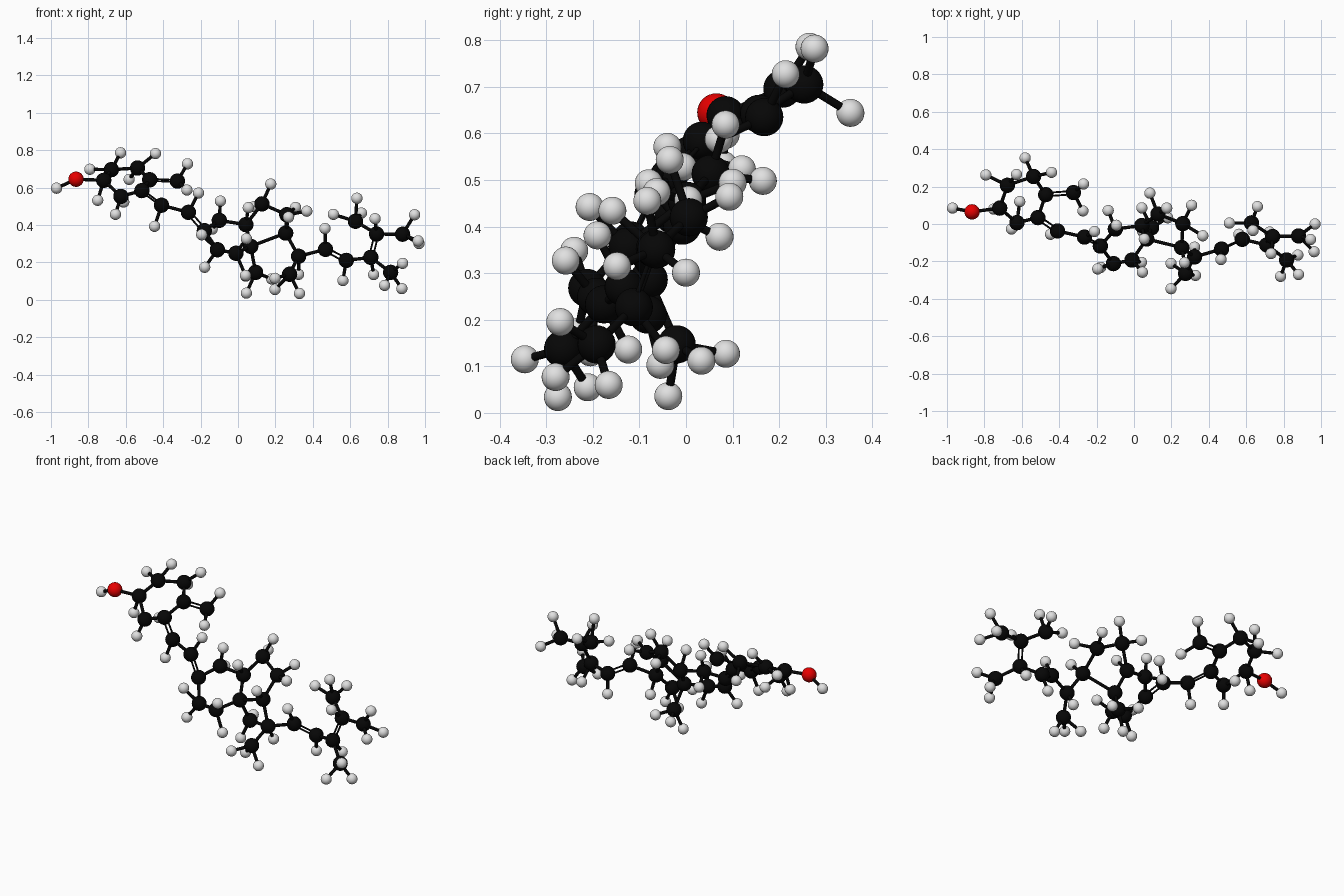
import bpy
import bmesh
from mathutils import Vector, Matrix

if "Cube" in bpy.data.objects:
    bpy.data.objects.remove(bpy.data.objects["Cube"], do_unlink=True)

HEAVY_RADIUS, HYDROGEN_RADIUS = 0.041, 0.03
ROD_RADIUS, THIN_RADIUS, PAIR_OFFSET = 0.009, 0.005, 0.0105


def material(name, colour):
    mat = bpy.data.materials.new(name)
    mat.use_nodes = True
    mat.diffuse_color = (*colour, 1)
    shader = mat.node_tree.nodes["Principled BSDF"]
    shader.inputs["Base Color"].default_value = (*colour, 1)
    return mat


black = material("carbon black", (0.002, 0.002, 0.002))
white = material("pale grey", (0.75, 0.75, 0.75))
red = material("oxygen red", (0.8, 0, 0))

# Heavy atom centres, named by the part of the skeleton they sit in
atoms = {
    # first ring with its oxygen and side group
    "oxygen": (-.866, .065, .645),
    "ring_a": (-.718, .085, .639),
    "ring_b": (-.677, .207, .696),
    "ring_c": (-.537, .254, .705),
    "ring_d": (-.472, .157, .642),
    "ring_e": (-.514, .034, .584),
    "ring_f": (-.626, .007, .553),
    "branch": (-.324, .168, .635),
    # bridge
    "bridge_a": (-.409, -.037, .506),
    "bridge_b": (-.265, -.07, .468),
    # fused six ring
    "six_a": (-.18, -.118, .37),
    "six_b": (-.11, -.212, .268),
    "six_c": (-.011, -.193, .249),
    "six_d": (.068, -.08, .286),
    "six_e": (.042, -.008, .402),
    "six_f": (-.1, -.027, .425),
    # fused five ring
    "five_a": (.128, .053, .513),
    "five_b": (.261, .002, .455),
    "five_c": (.255, -.126, .357),
    "cap": (.094, -.02, .147),
    # tail
    "tail_a": (.324, -.176, .233),
    "tail_cap": (.276, -.264, .137),
    "tail_b": (.468, -.134, .27),
    "tail_c": (.579, -.082, .211),
    "tail_d": (.71, -.112, .227),
    "tail_e": (.741, -.067, .352),
    "end_a": (.88, -.064, .351),
    "end_b": (.628, .006, .42),
    "end_c": (.816, -.192, .147),
}
atoms = {name: Vector(p) for name, p in atoms.items()}

# Hydrogen centres, listed under the atom they hang from
hydrogens = {
    "oxygen": [(-.97, .085, .597)],
    "ring_a": [(-.75, .08, .532)],
    "ring_b": [(-.792, .262, .698), (-.628, .265, .786)],
    "ring_c": [(-.441, .276, .782), (-.582, .353, .644)],
    "ring_f": [(-.655, -.027, .457), (-.611, .12, .523)],
    "branch": [(-.27, .214, .727), (-.273, .07, .587)],
    "bridge_a": [(-.446, -.055, .393)],
    "bridge_b": [(-.211, -.04, .571)],
    "six_b": [(-.194, -.24, .348), (-.178, -.232, .174)],
    "six_c": [(.045, -.258, .327), (.04, -.205, .13)],
    "six_e": [(.055, -.08, .493)],
    "six_f": [(-.138, .072, .378), (-.094, -.007, .528)],
    "five_a": [(.175, .085, .619), (.085, .165, .498)],
    "five_b": [(.308, .1, .494), (.368, -.063, .474)],
    "five_c": [(.27, -.207, .442)],
    "cap": [(.045, -.038, .036), (.18, .033, .112), (.042, .086, .127)],
    "tail_a": [(.324, -.124, .136)],
    "tail_cap": [(.198, -.346, .115), (.329, -.275, .034), (.198, -.211, .055)],
    "tail_b": [(.465, -.19, .381)],
    "tail_c": [(.561, -.055, .103)],
    "tail_d": [(.725, -.043, .135)],
    "tail_e": [(.733, -.158, .434)],
    "end_a": [(.944, -.083, .455), (.968, 0, .301), (.963, -.148, .315)],
    "end_b": [(.636, -.035, .543), (.51, .005, .457), (.66, .093, .464)],
    "end_c": [(.784, -.28, .077), (.876, -.166, .06), (.88, -.27, .195)],
}

# Chains of neighbours, and the pairs joined by twin rods
chains = [
    "oxygen ring_a ring_b ring_c ring_d ring_e ring_f ring_a",
    "ring_d branch",
    "ring_e bridge_a bridge_b six_a six_b six_c six_d six_e six_f six_a",
    "six_e five_a five_b five_c six_d cap",
    "five_c tail_a tail_b tail_c tail_d tail_e end_a",
    "tail_a tail_cap",
    "tail_e end_b",
    "tail_d end_c",
]
twin_pairs = [("ring_d", "branch"), ("ring_e", "bridge_a"), ("bridge_b", "six_a"),
              ("tail_b", "tail_c"), ("tail_d", "tail_e")]

bonds = []
neighbours = {name: [] for name in atoms}
for chain in chains:
    names = chain.split()
    for a, b in zip(names, names[1:]):
        bonds.append((a, b))
        neighbours[a].append(b)
        neighbours[b].append(a)


def add_ball(bm, centre, radius):
    bmesh.ops.create_uvsphere(bm, u_segments=28, v_segments=16, radius=radius,
                              matrix=Matrix.Translation(centre))


def add_rod(bm, start, end, radius):
    axis = end - start
    place = (Matrix.Translation((start + end) / 2)
             @ axis.to_track_quat("Z", "Y").to_matrix().to_4x4())
    bmesh.ops.create_cone(bm, cap_ends=True, segments=16, radius1=radius,
                          radius2=radius, depth=axis.length, matrix=place)


def finish(bm, name, mat):
    mesh = bpy.data.meshes.new(name)
    bm.to_mesh(mesh)
    bm.free()
    mesh.materials.append(mat)
    obj = bpy.data.objects.new(name, mesh)
    bpy.context.collection.objects.link(obj)
    bpy.ops.object.select_all(action="DESELECT")
    obj.select_set(True)
    bpy.context.view_layer.objects.active = obj
    bpy.ops.object.shade_smooth_by_angle()


# Carbon and oxygen balls
carbon, oxygen = bmesh.new(), bmesh.new()
for name, centre in atoms.items():
    add_ball(oxygen if name == "oxygen" else carbon, centre, HEAVY_RADIUS)
finish(carbon, "carbon_balls", black)
finish(oxygen, "oxygen_ball", red)

# Hydrogen balls with their rods
hydrogen, hydrogen_rods = bmesh.new(), bmesh.new()
for name, centres in hydrogens.items():
    for centre in map(Vector, centres):
        add_ball(hydrogen, centre, HYDROGEN_RADIUS)
        add_rod(hydrogen_rods, atoms[name], centre, ROD_RADIUS)
finish(hydrogen, "hydrogen_balls", white)
finish(hydrogen_rods, "hydrogen_rods", black)

# Single rods and twin rods of the skeleton
rods, twins = bmesh.new(), bmesh.new()
for a, b in bonds:
    start, end = atoms[a], atoms[b]
    if (a, b) in twin_pairs:
        # spread the twins in the plane of the nearest fork
        axis = (end - start).normalized()
        fork = a if len(neighbours[a]) > 1 else b
        other = next(n for n in neighbours[fork] if n not in (a, b))
        side = atoms[other] - atoms[fork]
        side = (side - axis * side.dot(axis)).normalized() * PAIR_OFFSET
        for shift in (side, -side):
            add_rod(twins, start + shift, end + shift, THIN_RADIUS)
    else:
        add_rod(rods, start, end, ROD_RADIUS)
finish(rods, "single_rods", black)
finish(twins, "twin_rods", black)
